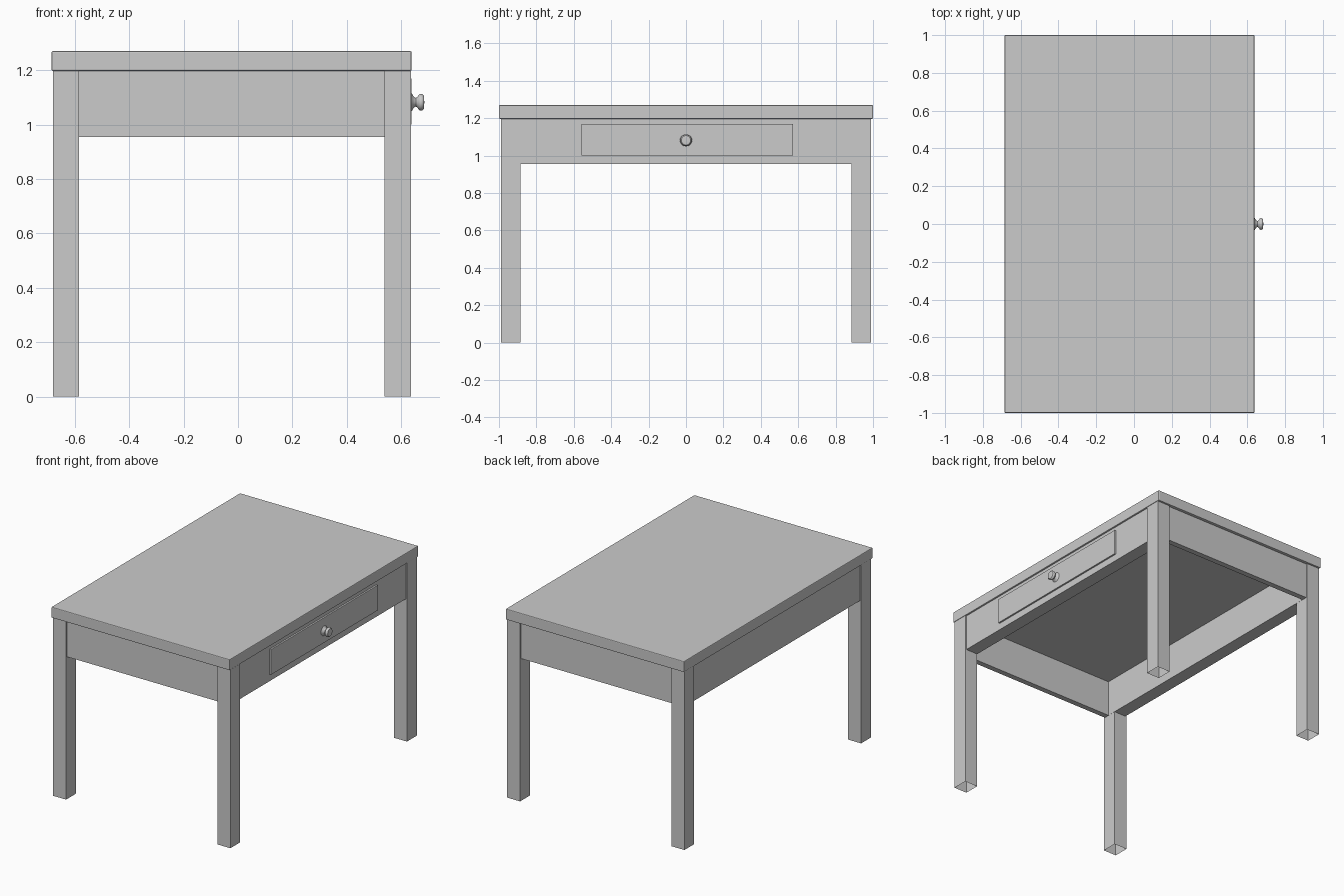
import bpy, bmesh
from math import radians, pi
from mathutils import Vector, Matrix

if "Cube" in bpy.data.objects:
    bpy.data.objects.remove(bpy.data.objects["Cube"])


def finish(name, bm):
    mesh = bpy.data.meshes.new(name)
    bm.to_mesh(mesh)
    bm.free()
    ob = bpy.data.objects.new(name, mesh)
    bpy.context.collection.objects.link(ob)
    return ob


def box(name, lo, hi, bevel=0.0, open_bottom=False):
    lo, hi = Vector(lo), Vector(hi)
    bm = bmesh.new()
    bmesh.ops.create_cube(bm, size=1)
    bmesh.ops.scale(bm, vec=hi - lo, verts=bm.verts)
    bmesh.ops.translate(bm, vec=(lo + hi) / 2, verts=bm.verts)
    if open_bottom:
        bm.normal_update()
        down = [f for f in bm.faces if f.normal.z < -0.9]
        bmesh.ops.delete(bm, geom=down, context='FACES')
    ob = finish(name, bm)
    if bevel:
        mod = ob.modifiers.new("edge_bevel", 'BEVEL')
        mod.width = bevel
        mod.segments = 2
    return ob


X0, X1 = -0.68, 0.635      # outer leg faces
Y = 0.988
LEG_X, LEG_Y = 0.096, 0.104
TOP, LOW = 1.197, 0.955    # top underside, apron underside

# Table top with softened edges
box("table_top", (-0.685, -1, TOP), (0.638, 1, 1.27), bevel=0.005)

# Legs, open at the floor
for xn, xa in (("back", X0), ("drawer", X1 - LEG_X)):
    for yn, ya in (("left", -Y), ("right", Y - LEG_Y)):
        box(f"{xn}_{yn}_leg", (xa, ya, 0), (xa + LEG_X, ya + LEG_Y, TOP), open_bottom=True)

# Long aprons, flush with the inside of the legs
box("back_apron", (X0 + 0.008, -0.945, LOW), (X0 + LEG_X + 0.001, 0.945, TOP))
box("drawer_apron", (X1 - LEG_X - 0.001, -0.945, LOW), (X1 - 0.008, 0.945, TOP))

# Short, thinner aprons
for name, s in (("left_apron", -1), ("right_apron", 1)):
    ya, yb = sorted((s * 0.943, s * 0.98))
    box(name, (X0 + 0.05, ya, LOW), (X1 - 0.05, yb, TOP))

# Drawer front
box("drawer_front", (0.60, -0.56, 1.0), (0.638, 0.572, 1.17), bevel=0.002)

# Turned knob: (x, radius) profile spun about the x axis
profile = [(0.636, 0.034), (0.641, 0.029), (0.647, 0.019), (0.654, 0.016),
           (0.660, 0.020), (0.665, 0.028), (0.671, 0.031), (0.678, 0.030),
           (0.683, 0.025), (0.685, 0.0)]
bm = bmesh.new()
verts = [bm.verts.new((x, 0, r)) for x, r in profile]
edges = [bm.edges.new(p) for p in zip(verts, verts[1:])]
bmesh.ops.spin(bm, geom=verts + edges, cent=(0, 0, 0), axis=(1, 0, 0),
               angle=2 * pi, steps=24, use_merge=False)
bmesh.ops.remove_doubles(bm, verts=bm.verts, dist=0.0002)
bmesh.ops.recalc_face_normals(bm, faces=bm.faces)
if max(bm.faces, key=lambda f: f.calc_center_median().x).normal.x < 0:
    bmesh.ops.reverse_faces(bm, faces=bm.faces)
bmesh.ops.translate(bm, vec=(0, 0, 1.082), verts=bm.verts)
knob = finish("drawer_knob", bm)
bpy.ops.object.select_all(action='DESELECT')
knob.select_set(True)
bpy.context.view_layer.objects.active = knob
bpy.ops.object.shade_smooth_by_angle(angle=radians(40))
